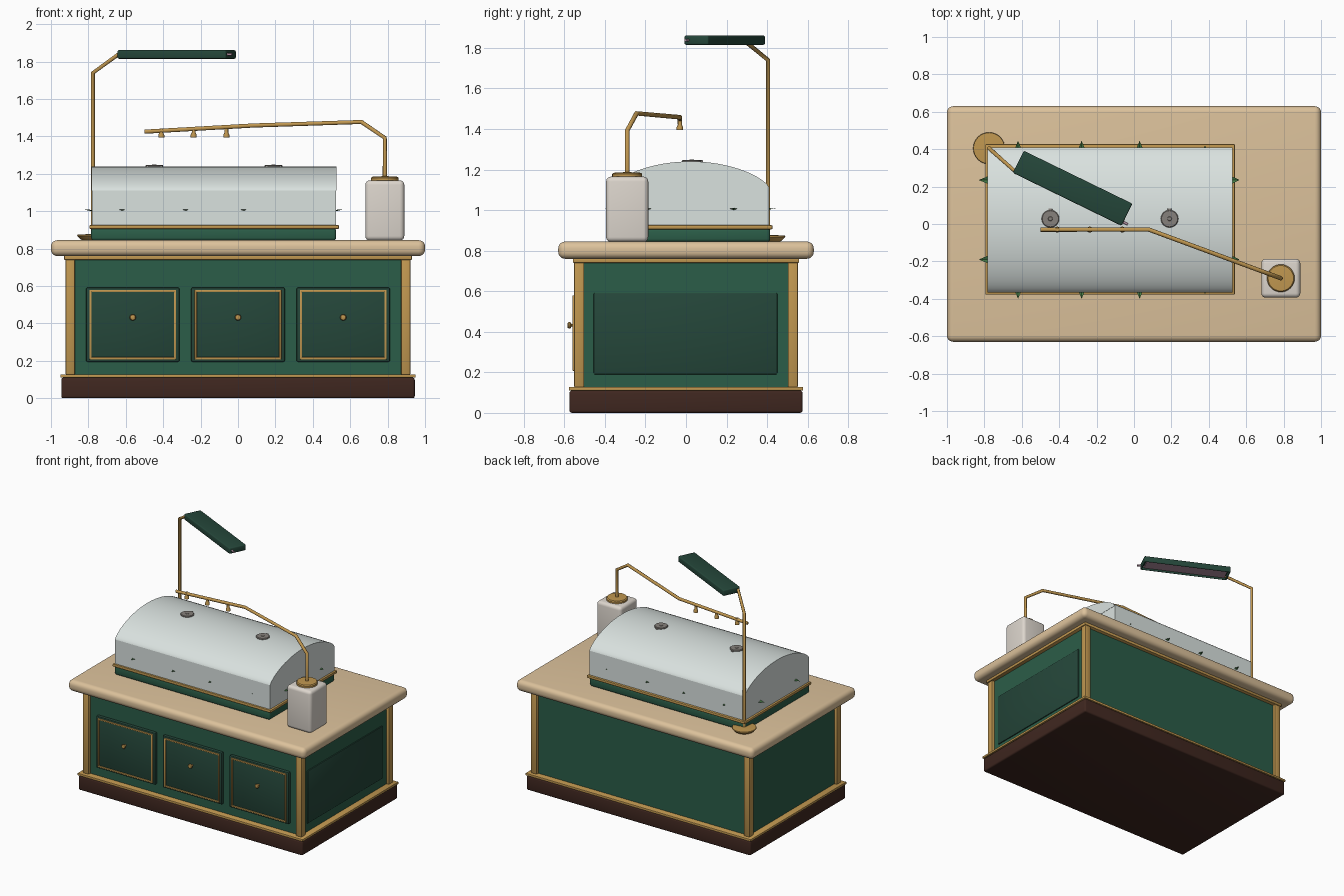
import bpy, bmesh, math
from mathutils import Matrix, Vector

if "Cube" in bpy.data.objects:
    bpy.data.objects.remove(bpy.data.objects["Cube"])


def mat(name, r, g, b):
    m = bpy.data.materials.new(name)
    m.diffuse_color = (r, g, b, 1)
    m.use_nodes = True
    m.node_tree.nodes["Principled BSDF"].inputs["Base Color"].default_value = m.diffuse_color
    return m


GREEN = mat("green_paint", 0.024, 0.11, 0.065)
DARK = mat("dark_green", 0.018, 0.062, 0.042)
BRASS = mat("brass", 0.53, 0.31, 0.08)
WOOD = mat("dark_wood", 0.05, 0.02, 0.014)
STONE = mat("cream_stone", 0.72, 0.54, 0.33)
GLASS = mat("glass", 0.70, 0.76, 0.74)
CERAMIC = mat("ceramic", 0.72, 0.67, 0.61)
STEEL = mat("vent_metal", 0.24, 0.22, 0.20)
LIGHT = mat("light_panel", 0.45, 0.28, 0.36)
LEAF = mat("leaf", 0.06, 0.2, 0.06)


def finish(name, bm, material, angle=35):
    bmesh.ops.recalc_face_normals(bm, faces=bm.faces)
    me = bpy.data.meshes.new(name)
    bm.to_mesh(me)
    bm.free()
    me.shade_smooth()
    if angle < 180:
        me.set_sharp_from_angle(angle=math.radians(angle))
    me.materials.append(material)
    ob = bpy.data.objects.new(name, me)
    bpy.context.collection.objects.link(ob)
    return ob


def box(name, x, y, z, material, bevel=0.0, seg=3):
    bm = bmesh.new()
    bmesh.ops.create_cube(bm, size=1)
    for v in bm.verts:
        v.co = Vector([(r[0] + r[1]) / 2 + c * (r[1] - r[0]) for r, c in zip((x, y, z), v.co)])
    if bevel:
        bmesh.ops.bevel(bm, geom=bm.edges[:], offset=bevel, segments=seg, profile=0.5, affect='EDGES')
    return finish(name, bm, material)


def lathe(name, centre, profile, material, n=32):
    """Revolve (radius, z) points about a vertical axis."""
    bm = bmesh.new()
    rings = [[bm.verts.new((centre[0] + r * math.cos(2 * math.pi * i / n),
                            centre[1] + r * math.sin(2 * math.pi * i / n), z)) for i in range(n)]
             for r, z in profile]
    for a, b in zip(rings, rings[1:]):
        for i in range(n):
            bm.faces.new((a[i], a[(i + 1) % n], b[(i + 1) % n], b[i]))
    bm.faces.new(rings[0])
    bm.faces.new(rings[-1])
    return finish(name, bm, material)


def tube(name, pts, radius, material):
    cu = bpy.data.curves.new(name, 'CURVE')
    cu.dimensions = '3D'
    cu.bevel_depth = radius
    cu.bevel_resolution = 3
    cu.use_fill_caps = True
    sp = cu.splines.new('POLY')
    sp.points.add(len(pts) - 1)
    for p, q in zip(sp.points, pts):
        p.co = (*q, 1)
    cu.materials.append(material)
    ob = bpy.data.objects.new(name, cu)
    bpy.context.collection.objects.link(ob)
    return ob


# Cabinet body, plinth, trims and counter
box("plinth", (-.945, .945), (-.575, .575), (0, .11), WOOD, .012)
box("lower_trim", (-.95, .95), (-.578, .578), (.11, .128), BRASS, .004, 2)
box("cabinet_body", (-.9, .9), (-.53, .53), (.125, .755), GREEN)
box("upper_trim", (-.93, .93), (-.558, .558), (.74, .765), BRASS, .004, 2)
box("countertop", (-1, 1), (-.63, .63), (.76, .845), STONE, .034, 5)
for sx in (-1, 1):
    for sy in (-1, 1):
        cx, cy = sx * .897, sy * .527
        box("corner_post", (cx - .025, cx + .025), (cy - .025, cy + .025), (.126, .745), BRASS, .006, 2)

# Drawers with brass frames and knobs
for x in (-.5625, 0, .5625):
    box("drawer_front", (x - .25, x + .25), (-.552, -.52), (.195, .592), DARK, .008, 2)
    for s in (-1, 1):
        fx, fz = x + s * .226, .3935 + s * .18
        box("drawer_frame_side", (fx - .006, fx + .006), (-.56, -.545), (.2075, .5795), BRASS, .003, 2)
        box("drawer_frame_rail", (x - .23, x + .23), (-.56, -.545), (fz - .006, fz + .006), BRASS, .003, 2)
    knob = lathe("drawer_knob", (0, 0), [(.007, 0), (.007, .018), (.014, .022), (.017, .029),
                                         (.013, .036), (.004, .038)], BRASS, 20)
    knob.matrix_world = Matrix.Translation((x, -.547, .432)) @ Matrix.Rotation(math.pi / 2, 4, 'X')
box("side_panel", (.89, .908), (-.455, .45), (.19, .592), DARK, .006, 2)

# Planter tray and glazed cover
box("planter_tray", (-.785, .525), (-.37, .415), (.843, .91), GREEN, .015)
box("tray_rim", (-.795, .54), (-.378, .427), (.905, .926), BRASS, .006, 2)
box("glass_walls", (-.78, .525), (-.365, .41), (.92, 1.11), GLASS)
bm = bmesh.new()
N, cy, hw = 28, .0225, .3875
arch = []
for i in range(N + 1):
    t = -math.cos(math.pi * i / N)
    arch.append((cy + hw * t, 1.11 + .13 * max(0, 1 - t * t) ** .7))
ends = [[bm.verts.new((x, y, z)) for y, z in arch] for x in (-.782, .527)]
for i in range(N):
    bm.faces.new((ends[0][i], ends[0][i + 1], ends[1][i + 1], ends[1][i]))
bm.faces.new((ends[0][0], ends[0][-1], ends[1][-1], ends[1][0]))
for e in ends:
    bm.faces.new(e)
finish("arched_glass_roof", bm, GLASS, 60)

# Roof vents with small catches
for x in (-.447, .19):
    lathe("roof_vent", (x, .028), [(.047, 1.225), (.047, 1.244), (.043, 1.248), (.012, 1.248), (.01, 1.25)], STEEL)
    box("vent_catch", (x - .01, x + .01), (.068, .084), (1.228, 1.246), STEEL, .003, 2)

# Plants whose leaf tips poke through the walls
for x, size in ((-.62, 1), (-.28, 1), (.03, 1), (.38, .88)):
    for y in (-.19, .235):
        bm = bmesh.new()
        for k in range(8):
            a = math.pi / 4 * k + math.pi / 2
            d, s = Vector((math.cos(a), math.sin(a), 0)), Vector((-math.sin(a), math.cos(a), 0))
            c, L = Vector((x, y, .93)), .21 * size
            pts = [c, c + d * L * .6 + s * .035 + Vector((0, 0, .075)), c + d * L + Vector((0, 0, .08)),
                   c + d * L * .6 - s * .035 + Vector((0, 0, .075)), c + d * L * .6 + Vector((0, 0, .062))]
            v = [bm.verts.new(p) for p in pts]
            for i in range(4):
                bm.faces.new((v[i], v[(i + 1) % 4], v[4]))
        finish("plant", bm, LEAF)

# Lamp stand
lathe("lamp_base", (-.775, .405), [(.055, .843), (.07, .852), (.085, .868), (.083, .874), (.02, .878)], BRASS)
tube("lamp_pole", [(-.775, .405, .86), (-.775, .405, 1.74), (-.64, .285, 1.838), (-.58, .295, 1.84)], .011, BRASS)

# Lamp head with a recessed underside and light panel
pose = Matrix.Translation((-.328, .191, 1.838)) @ Matrix.Rotation(math.radians(-26), 4, 'Z')
bm = bmesh.new()
bmesh.ops.create_cube(bm, size=1, matrix=Matrix.Diagonal((.646, .132, .046, 1)))
bmesh.ops.bevel(bm, geom=bm.edges[:], offset=.008, segments=3, profile=.5, affect='EDGES')
under = min(bm.faces, key=lambda f: f.calc_center_median().z)
bmesh.ops.inset_region(bm, faces=[under], thickness=.008)
bmesh.ops.translate(bm, verts=under.verts[:], vec=(0, 0, .02))
finish("lamp_hood", bm, DARK).matrix_world = pose
box("lamp_light_panel", (-.3, .3), (-.047, .047), (-.014, -.001), LIGHT).matrix_world = pose
tube("lamp_tube_end", [(.29, -.044, .0), (.35, -.044, .0)], .007, LIGHT).matrix_world = pose

# Water reservoir and misting arm
bx, by = .785, -.29
box("water_reservoir", (bx - .104, bx + .104), (by - .104, by + .104), (.843, 1.165), CERAMIC, .024, 4)
lathe("reservoir_cap", (bx, by), [(.06, 1.16), (.074, 1.165), (.074, 1.177), (.068, 1.184), (.015, 1.187)], BRASS)
tube("misting_arm", [(bx, by, 1.17), (bx, by, 1.392), (.66, -.244, 1.477), (.08, -.03, 1.458),
                     (-.5, -.03, 1.425)], .0115, BRASS)
for x in (-.41, -.237, -.062):
    lathe("mist_nozzle", (x, -.03), [(.016, 1.394), (.016, 1.408), (.01, 1.42), (.01, 1.442)], BRASS, 16)
